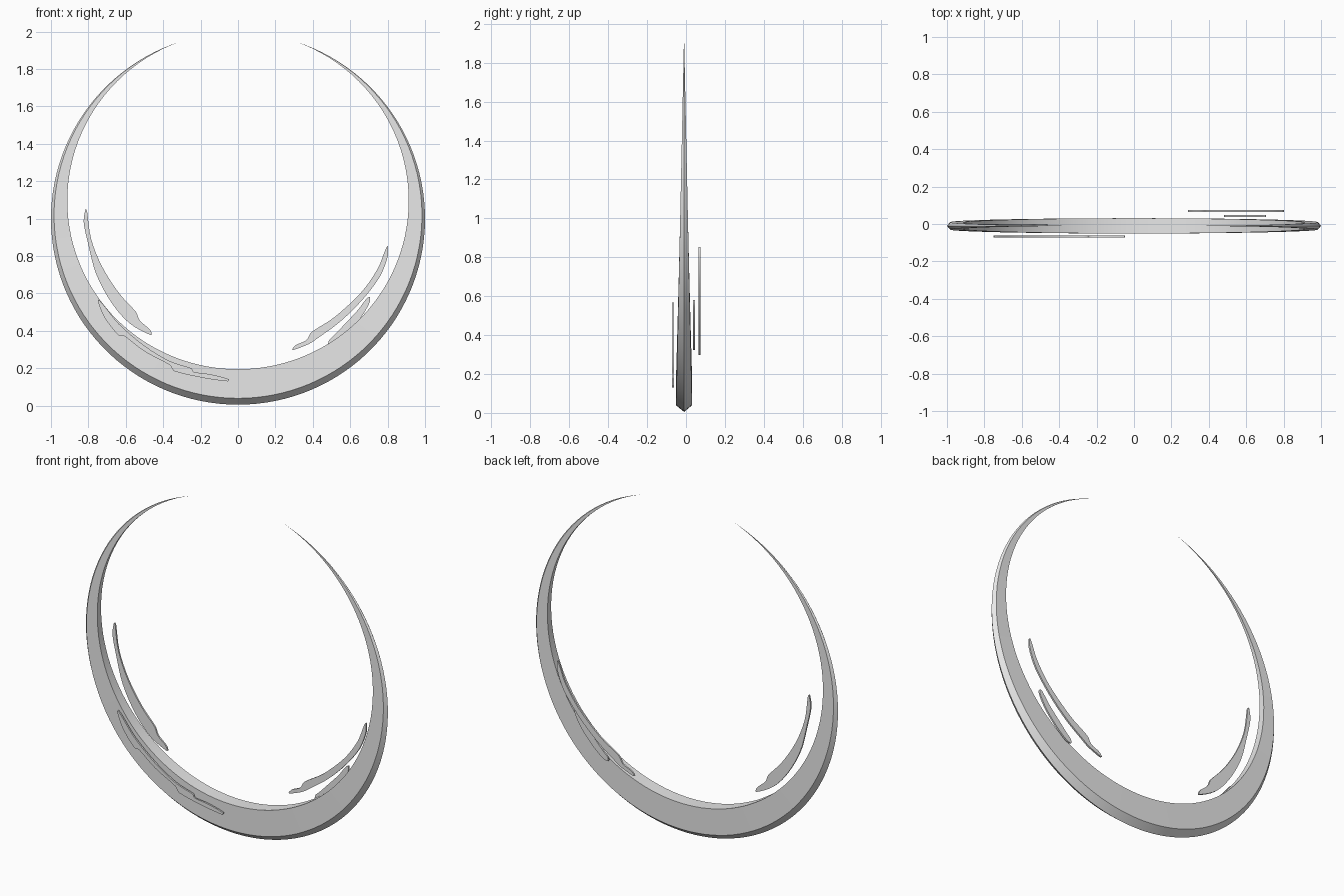
import bpy
import bmesh
import math
from mathutils import Vector

cube = bpy.data.objects.get("Cube")
if cube:
    bpy.data.objects.remove(cube, do_unlink=True)

# One plain grey for everything
grey = bpy.data.materials.new("plain grey")
grey.use_nodes = True
colour = (0.8, 0.8, 0.8, 1)
grey.diffuse_color = colour
grey.node_tree.nodes["Principled BSDF"].inputs["Base Color"].default_value = colour


def finish(name, bm, angle):
    """Turn a bmesh into a shaded, coloured object."""
    bmesh.ops.remove_doubles(bm, verts=bm.verts, dist=0.0002)
    bmesh.ops.recalc_face_normals(bm, faces=bm.faces)
    mesh = bpy.data.meshes.new(name)
    bm.to_mesh(mesh)
    bm.free()
    mesh.materials.append(grey)
    obj = bpy.data.objects.new(name, mesh)
    bpy.context.collection.objects.link(obj)
    bpy.ops.object.select_all(action="DESELECT")
    obj.select_set(True)
    bpy.context.view_layer.objects.active = obj
    bpy.ops.object.shade_smooth_by_angle(angle=math.radians(angle))
    return obj


def crescent_ring(segments=112):
    """Open ring, thick at the bottom, tapering to two points at the top."""
    bm = bmesh.new()
    tip = math.pi - math.asin(0.307)
    height, mid_y = 0.995, -0.01
    top = 1 - height * math.cos(tip)
    rings = []
    for i in range(segments + 1):
        a = tip * (2 * i / segments - 1)
        taper = max(0, 1 - (1 - height * math.cos(a)) / top)
        width, half, bevel = 0.19 * taper, 0.041 * taper, 0.034 * taper
        # Flat inner wall, two flat sides, bevels meeting at an outer ridge
        section = [(width, -half), (width, half), (bevel, half), (0, 0), (bevel, -half)]
        rings.append([
            bm.verts.new(((1 - d) * math.sin(a), mid_y + y, 1 - (height - d) * math.cos(a)))
            for d, y in section
        ])
    for one, two in zip(rings, rings[1:]):
        for j in range(len(one)):
            k = (j + 1) % len(one)
            bm.faces.new((one[j], one[k], two[k], two[j]))
    return finish("crescent_ring", bm, 30)


def smooth_loop(points, steps=4):
    """Closed smooth curve through the given points."""
    pts = [Vector(p) for p in points]
    n = len(pts)
    loop = []
    for i in range(n):
        p, q, r, s = (pts[(i + k - 1) % n] for k in range(4))
        # Limit the tangents so short segments do not overshoot
        span = (r - q).length
        start, end = (r - p) / 2, (s - q) / 2
        for tangent in (start, end):
            if tangent.length > span:
                tangent *= span / tangent.length
        for j in range(steps):
            t = j / steps
            u = 1 - t
            loop.append(q * (1 + 2 * t) * u * u + start * t * u * u
                        + r * t * t * (3 - 2 * t) - end * t * t * u)
    return loop


def streak(name, y, outline, thickness=0.01):
    """Thin curved plate with a hand-drawn outline in the upright plane."""
    bm = bmesh.new()
    verts = [bm.verts.new((p.x, y - thickness / 2, p.y)) for p in smooth_loop(outline)]
    face = bm.faces.new(verts)
    extruded = bmesh.ops.extrude_face_region(bm, geom=[face], use_keep_orig=True)
    moved = [v for v in extruded["geom"] if isinstance(v, bmesh.types.BMVert)]
    bmesh.ops.translate(bm, verts=moved, vec=(0, thickness, 0))
    return finish(name, bm, 40)


crescent_ring()

# Streak floating inside the right side of the ring
streak("inner_right_streak", -0.005, [
    (-.815, 1.05), (-.825, .98), (-.8, .86), (-.757, .7), (-.676, .55), (-.58, .44),
    (-.465, .377), (-.47, .405), (-.525, .455), (-.545, .5), (-.635, .6),
    (-.725, .74), (-.785, .89), (-.807, 1.04)])

# Streak floating in front of the ring
streak("front_streak", -0.067, [
    (-.75, .565), (-.72, .54), (-.635, .435), (-.5, .32), (-.365, .238), (-.25, .2),
    (-.237, .18), (-.15, .168), (-.05, .142), (-.055, .13), (-.18, .147), (-.34, .184),
    (-.365, .217), (-.5, .29), (-.605, .37), (-.64, .377), (-.715, .473)])

# Two streaks floating behind the left side of the ring
streak("back_long_streak", 0.07, [
    (.8, .853), (.8, .795), (.757, .687), (.66, .56), (.543, .446), (.425, .36),
    (.38, .33), (.292, .297), (.31, .324), (.365, .35), (.393, .393), (.516, .473),
    (.66, .607), (.746, .73), (.785, .826)])
streak("back_short_streak", 0.042, [
    (.705, .58), (.703, .55), (.66, .475), (.59, .395), (.52, .335), (.485, .325),
    (.487, .35), (.51, .372), (.57, .435), (.64, .51), (.67, .55), (.69, .575)])
